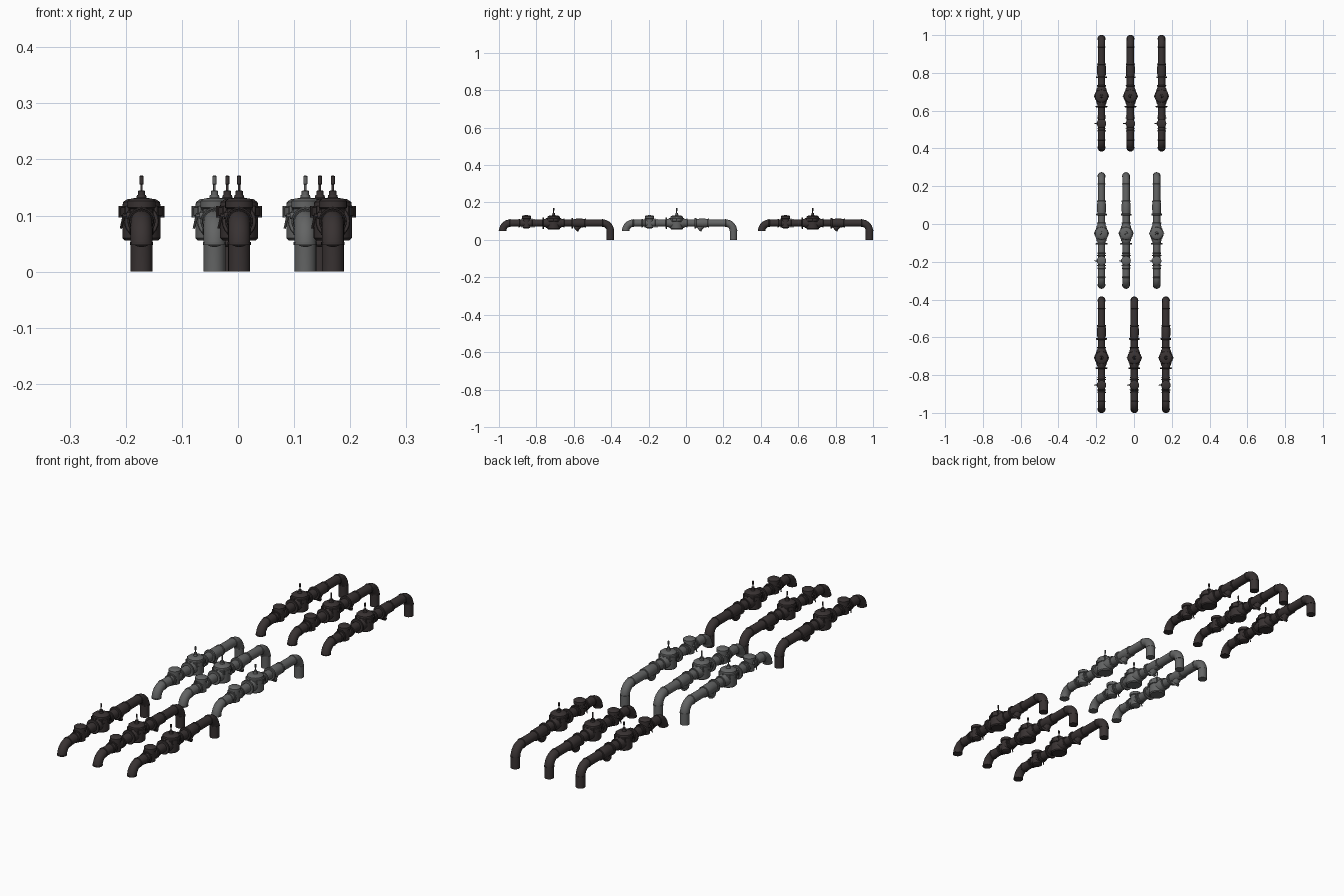
import bpy, bmesh, math
from mathutils import Vector

if "Cube" in bpy.data.objects:
    bpy.data.objects.remove(bpy.data.objects["Cube"])

def material(name, rgb):
    m = bpy.data.materials.new(name)
    m.diffuse_color = (*rgb, 1)
    m.use_nodes = True
    m.node_tree.nodes["Principled BSDF"].inputs["Base Color"].default_value = m.diffuse_color
    return m

DARK = material("dark iron", (0.040, 0.032, 0.032))
GREY = material("grey steel", (0.125, 0.128, 0.128))
Z, R = 0.09, 0.0195          # pipe axis height and radius

def finish(bm, name, mat):
    bmesh.ops.recalc_face_normals(bm, faces=bm.faces)
    for f in bm.faces:
        f.smooth = True
    for e in bm.edges:
        if len(e.link_faces) == 2 and e.calc_face_angle(0) > math.radians(35):
            e.smooth = False
    me = bpy.data.meshes.new(name)
    bm.to_mesh(me)
    bm.free()
    me.materials.append(mat)
    return name, me

def skin(bm, rings):
    """Bridge rings of points and cap both ends."""
    vs = [[bm.verts.new(p) for p in r] for r in rings]
    n = len(vs[0])
    for a, b in zip(vs, vs[1:]):
        for i in range(n):
            bm.faces.new((a[i], a[(i + 1) % n], b[(i + 1) % n], b[i]))
    bm.faces.new(vs[0])
    bm.faces.new(vs[-1][::-1])

def circle(c, d, r, n):
    d = Vector(d).normalized()
    s = d.orthogonal().normalized()
    if abs(d.x) < 0.5:
        s = Vector((1, 0, 0))
        s = (s - d * s.dot(d)).normalized()
    t = d.cross(s)
    return [Vector(c) + r * (s * math.cos(2 * math.pi * i / n) + t * math.sin(2 * math.pi * i / n))
            for i in range(n)]

def lathe(bm, origin, axis, profile, n=24):
    """profile: (distance along axis, radius)"""
    a = Vector(axis).normalized()
    skin(bm, [circle(Vector(origin) + a * t, a, r, n) for t, r in profile])

def ring(bm, y, w, r, z=Z):
    c = min(0.0015, w / 4)
    lathe(bm, (0, y, z), (0, 1, 0), [(-w/2, r - c), (-w/2 + c, r), (w/2 - c, r), (w/2, r - c)])

def build_parts(mat):
    parts = []
    # main pipe with an elbow at each end
    bm = bmesh.new()
    b, rings = 0.042, []
    for i in range(9):
        a = math.pi / 2 * i / 8
        p = (0, R + b - b * math.cos(a), Z - b + b * math.sin(a))
        rings.append(circle(p, (0, math.sin(a), math.cos(a)), R, 24))
    for i in range(9):
        a = math.pi / 2 * i / 8
        p = (0, 0.615 - R - b + b * math.sin(a), Z - b + b * math.cos(a))
        rings.append(circle(p, (0, math.cos(a), -math.sin(a)), R, 24))
    rings.append(circle((0, 0.615 - R, 0), (0, 0, -1), R, 24))
    skin(bm, rings)
    parts.append(finish(bm, "bent_pipe", mat))
    # joint collars
    bm = bmesh.new()
    for y, w, r in ((0.060, 0.006, 0.0215), (0.108, 0.008, 0.0225), (0.122, 0.005, 0.025),
                    (0.176, 0.006, 0.025), (0.187, 0.007, 0.0225), (0.392, 0.010, 0.028),
                    (0.462, 0.008, 0.0235), (0.553, 0.006, 0.0215)):
        ring(bm, y, w, r)
    for y, z in ((R, 0.049), (0.615 - R, 0.048)):
        lathe(bm, (0, y, z), (0, 0, 1), [(0, 0.0208), (0.004, 0.0208)])
    parts.append(finish(bm, "joint_collars", mat))
    # small check valve
    y = 0.147
    bm = bmesh.new()
    lathe(bm, (0, y, 0), (0, 0, 1), [(0.062, 0.014), (0.066, 0.021), (0.112, 0.021), (0.114, 0.025),
                                    (0.126, 0.025), (0.130, 0.019), (0.132, 0.008)])
    parts.append(finish(bm, "check_valve", mat))
    bm = bmesh.new()
    lathe(bm, (-0.019, y, 0.10), (-1, 0, 0), [(0, 0.006), (0.008, 0.006), (0.008, 0.003), (0.014, 0.003)], 12)
    lathe(bm, (-0.030, y, 0.104), (-0.25, 0, -1), [(0, 0.003), (0.028, 0.002)], 8)
    parts.append(finish(bm, "check_valve_lever", mat))
    # main valve: round chamber on the pipe
    y = 0.292
    bm = bmesh.new()
    lathe(bm, (0, y, 0), (0, 0, 1), [(0.056, 0.030), (0.060, 0.034), (0.098, 0.034), (0.100, 0.0375),
                                    (0.114, 0.0375), (0.116, 0.034), (0.124, 0.033), (0.129, 0.026),
                                    (0.131, 0.012)], 32)
    parts.append(finish(bm, "valve_chamber", mat))
    bm = bmesh.new()
    for i in range(8):
        a = math.pi / 4 * i
        lathe(bm, (0.0365 * math.cos(a), y + 0.0365 * math.sin(a), 0.097), (0, 0, 1),
              [(0, 0.0045), (0.020, 0.0045)], 6)
    parts.append(finish(bm, "chamber_bolts", mat))
    bm = bmesh.new()
    for d in (-1, 1):
        lathe(bm, (0, y, Z), (0, d, 0), [(0.02, 0.027), (0.038, 0.026), (0.044, 0.022), (0.056, 0.022)])
    ring(bm, y - 0.055, 0.008, 0.031)
    ring(bm, y + 0.055, 0.006, 0.025)
    parts.append(finish(bm, "valve_necks", mat))
    bm = bmesh.new()
    lathe(bm, (0, y, 0), (0, 0, 1), [(0.128, 0.010), (0.137, 0.008), (0.137, 0.0065), (0.144, 0.0065),
                                    (0.145, 0.0022), (0.155, 0.0022), (0.156, 0.0036),
                                    (0.170, 0.0036), (0.171, 0.0025)], 12)
    parts.append(finish(bm, "valve_stem", mat))
    # strainer with slanted branch
    bm = bmesh.new()
    lathe(bm, (0, 0.445, Z), (0, -0.75, -0.66),
          [(0, 0.015), (0.040, 0.015), (0.040, 0.019), (0.048, 0.019), (0.050, 0.010)])
    lathe(bm, (0, 0.430, Z), (0, 1, 0), [(-0.032, 0.022), (-0.012, 0.0235), (0.015, 0.0235), (0.030, 0.021)])
    parts.append(finish(bm, "strainer", mat))
    return parts

# nine pipe runs in three rows
sets = {m.name: build_parts(m) for m in (DARK, GREY)}
rows = (("front", -1.0, (-0.172, 0.002, 0.169), DARK),
        ("middle", -0.342, (-0.172, -0.042, 0.120), GREY),
        ("back", 0.385, (-0.172, -0.019, 0.146), DARK))
for row, y0, xs, mat in rows:
    for k, x in enumerate(xs):
        for name, me in sets[mat.name]:
            o = bpy.data.objects.new(f"{row}_{k + 1}_{name}", me)
            o.location = (x, y0, 0)
            bpy.context.collection.objects.link(o)
